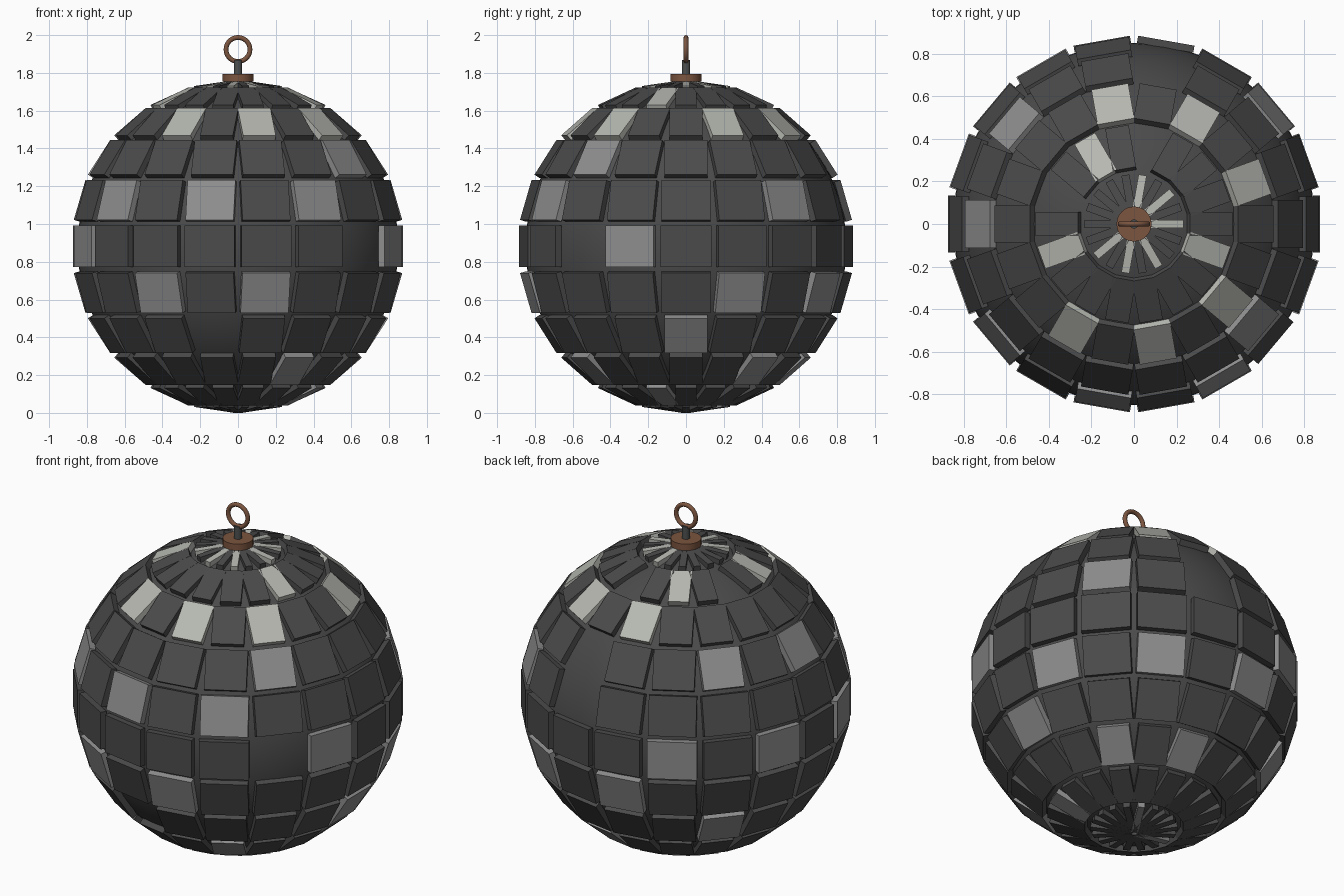
import bpy, bmesh, math
from mathutils import Matrix, Vector

old = bpy.data.objects.get("Cube")
if old:
    bpy.data.objects.remove(old, do_unlink=True)

CENTRE = Vector((0, 0, 0.881))
CORE_R, FACE_R, THICK = 0.85, 0.874, 0.034
ROWS, COLUMNS = 11, 18
FILL = 0.88  # share of each cell covered by its tile


def material(name, r, g, b):
    m = bpy.data.materials.new(name)
    m.use_nodes = True
    m.diffuse_color = (r, g, b, 1)
    m.node_tree.nodes["Principled BSDF"].inputs["Base Color"].default_value = (r, g, b, 1)
    return m


charcoal = material("charcoal", 0.07, 0.07, 0.07)
grey_mirror = material("grey_mirror", 0.27, 0.27, 0.27)
pale_mirror = material("pale_mirror", 0.47, 0.48, 0.44)
bronze = material("bronze", 0.20, 0.09, 0.05)
steel = material("steel", 0.075, 0.08, 0.08)


def finish(name, mat):
    obj = bpy.context.object
    obj.name = name
    obj.data.materials.append(mat)
    bpy.ops.object.shade_smooth_by_angle(angle=math.radians(40))


# Smooth core ball behind the tiles
bpy.ops.mesh.primitive_uv_sphere_add(segments=72, ring_count=36, radius=CORE_R, location=CENTRE)
finish("core_ball", charcoal)

# Columns of bright and lost tiles, by row counted from the equator
bright = {
    5: (0, 2, 4, 11, 13, 15), 4: (6, 10, 17), 3: (1, 3, 5, 12, 14, 16),
    2: (7, 9, 16), 1: (2, 11, 13, 15), 0: (6, 8, 10, 17),
    -1: (1, 3, 5, 12, 14), -2: (0, 7), -3: (2, 4, 15), -4: (17,), -5: (3, 9),
}
lost = {4: (4, 8), 2: (4,), 1: (4,), 0: (16,), -2: (13,)}


def tile_row(row):
    lat = row * math.pi / ROWS
    size = Vector((2 * math.pi * FACE_R / COLUMNS * math.cos(lat) * FILL,
                   math.pi * FACE_R / ROWS * FILL, THICK))
    bm = bmesh.new()
    for col in range(COLUMNS):
        if col in lost.get(row, ()):
            continue
        az = col * math.tau / COLUMNS
        side = Vector((-math.sin(az), math.cos(az), 0))
        out = Vector((math.cos(lat) * math.cos(az), math.cos(lat) * math.sin(az), math.sin(lat)))
        turn = Matrix((side, out.cross(side), out)).transposed().to_4x4()
        place = Matrix.Translation(CENTRE + out * (FACE_R - THICK / 2)) @ turn
        cube = bmesh.ops.create_cube(bm, size=1, matrix=place @ Matrix.Diagonal(size.to_4d()))
        for face in {f for v in cube["verts"] for f in v.link_faces}:
            face.material_index = int(col in bright[row])
    mesh = bpy.data.meshes.new("tile_row")
    bm.to_mesh(mesh)
    bm.free()
    mesh.materials.append(charcoal)
    mesh.materials.append(pale_mirror if row >= 3 else grey_mirror)
    obj = bpy.data.objects.new(f"tile_row_{row + ROWS // 2 + 1}", mesh)
    bpy.context.collection.objects.link(obj)


for row in range(-(ROWS // 2), ROWS // 2 + 1):
    tile_row(row)


# Hanging hardware: cap, stem and ring
def cylinder(name, radius, low, high, sides, mat):
    bpy.ops.mesh.primitive_cylinder_add(vertices=sides, radius=radius, depth=high - low,
                                        location=(0, 0, (low + high) / 2))
    finish(name, mat)


cylinder("top_cap", 0.082, 1.755, 1.793, 32, bronze)
cylinder("stem", 0.022, 1.78, 1.867, 12, steel)
bpy.ops.mesh.primitive_torus_add(major_radius=0.0635, minor_radius=0.0125, major_segments=32,
                                 minor_segments=12, location=(0, 0, 1.924),
                                 rotation=(math.pi / 2, 0, 0))
finish("hanging_ring", bronze)
